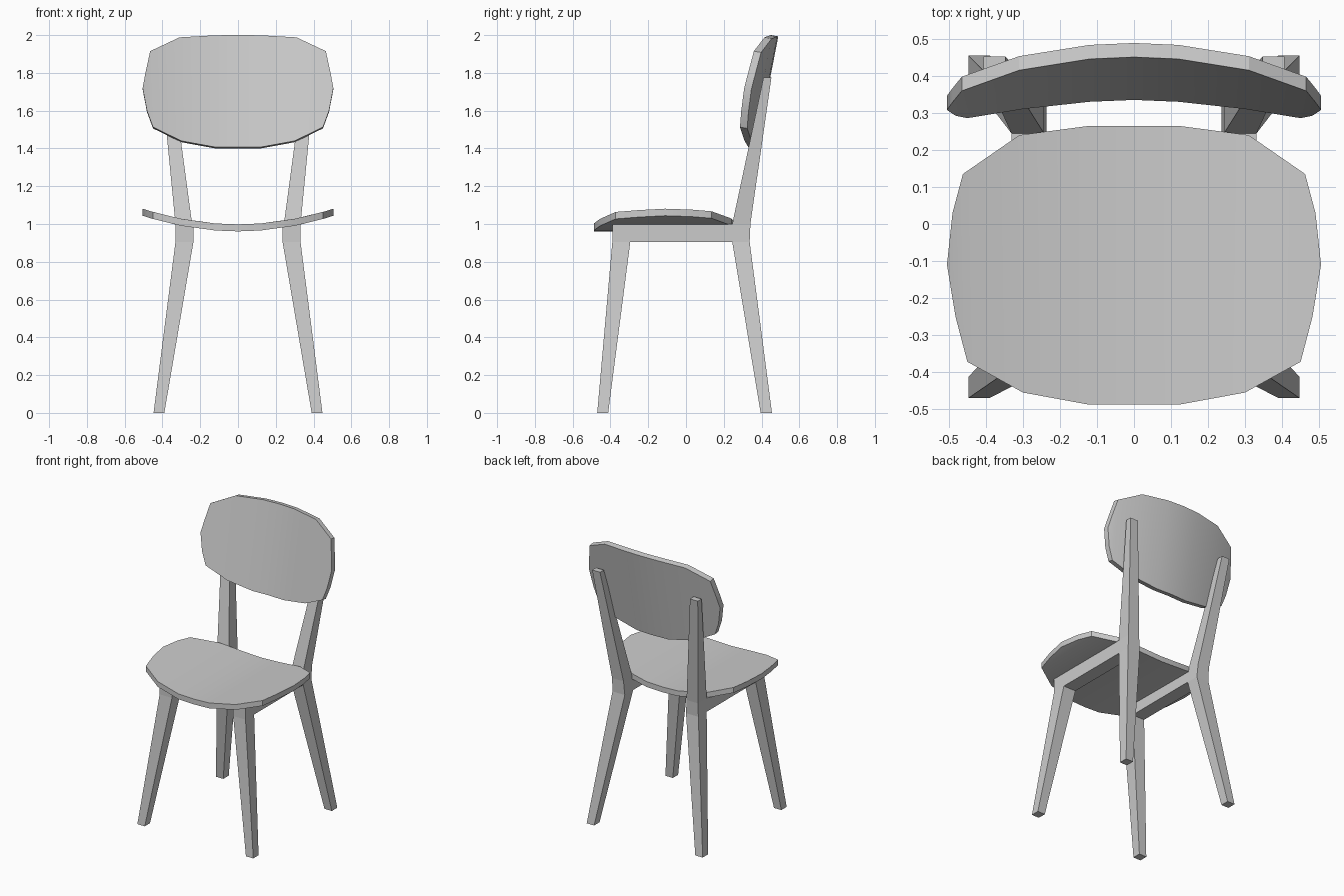
import bpy, bmesh
from mathutils import Vector

if "Cube" in bpy.data.objects:
    bpy.data.objects.remove(bpy.data.objects["Cube"])

def finish(bm, name):
    bmesh.ops.recalc_face_normals(bm, faces=bm.faces)
    mesh = bpy.data.meshes.new(name)
    bm.to_mesh(mesh)
    bm.free()
    ob = bpy.data.objects.new(name, mesh)
    bpy.context.collection.objects.link(ob)
    return ob

def extrude_all(bm):
    geom = bmesh.ops.extrude_face_region(bm, geom=bm.faces[:], use_keep_orig=True)["geom"]
    return [v for v in geom if isinstance(v, bmesh.types.BMVert)]

def panel(name, columns, tip, place, thickness):
    """Curved plate: half outline given as (low point, high point) columns."""
    bm = bmesh.new()
    make = lambda p, s: bm.verts.new(place(p[0] * s, p[1]))
    left = [[make(p, -1) for p in c] for c in reversed(columns[1:])]
    right = [[make(p, 1) for p in c] for c in columns]
    cols = left + right
    for a, b in zip(cols, cols[1:]):
        bm.faces.new((a[0], b[0], b[1], a[1]))
    for s, c in ((-1, cols[0]), (1, cols[-1])):
        bm.faces.new((c[0], make(tip, s), c[1])[::s])
    for v in extrude_all(bm):
        v.co += Vector(thickness)
    ob = finish(bm, name)
    bpy.context.view_layer.objects.active = ob
    ob.select_set(True)
    bpy.ops.object.shade_smooth_by_angle(angle=0.4)
    ob.select_set(False)
    return ob

# Seat: dished across its width
panel("seat",
      [((0, -.488), (0, .265)), ((.12, -.488), (.12, .265)),
       ((.30, -.455), (.31, .24)), ((.45, -.372), (.462, .135)),
       ((.482, -.25), (.49, .03))], (.505, -.11),
      lambda x, y: (x, y, .998 + .325 * x * x), (0, 0, -.037))

# Backrest: bent across its width and leaning back
panel("backrest",
      [((0, 1.407), (0, 2.0)), ((.12, 1.407), (.12, 1.999)),
       ((.30, 1.44), (.31, 1.988)), ((.45, 1.513), (.465, 1.915)),
       ((.482, 1.60), (.49, 1.80))], (.505, 1.72),
      lambda x, z: (x, .335 + .195 * (z - 1.407) - .345 * x * x, z),
      (0, .038, -.007))

# Side frame: front leg, rail, back leg and post; (y, z, inner x, width)
pts = [(-.47, 0, .39, .057), (-.412, 0, .39, .057),
       (-.295, .905, .236, .095), (-.39, .905, .236, .095),
       (-.39, 1, .236, .095), (-.295, 1, .236, .095),
       (.245, 1, .243, .088), (.245, .905, .236, .095),
       (.395, 0, .39, .057), (.455, 0, .39, .057),
       (.337, .905, .236, .095), (.341, 1, .243, .088),
       (.41, 1.775, .347, .06), (.452, 1.775, .347, .06)]
quads = [(0, 1, 2, 3), (3, 2, 5, 4), (2, 7, 6, 5),
         (8, 9, 10, 7), (7, 10, 11, 6), (6, 11, 13, 12)]
bm = bmesh.new()
vs = [bm.verts.new((x, y, z)) for y, z, x, w in pts]
for q in quads:
    bm.faces.new([vs[i] for i in q])
for v in extrude_all(bm):
    v.co.x += next(w for y, z, x, w in pts
                   if abs(y - v.co.y) < 1e-4 and abs(z - v.co.z) < 1e-4)
frame = finish(bm, "leg_frames")
mirror = frame.modifiers.new("Mirror", 'MIRROR')
mirror.use_axis = (True, False, False)
